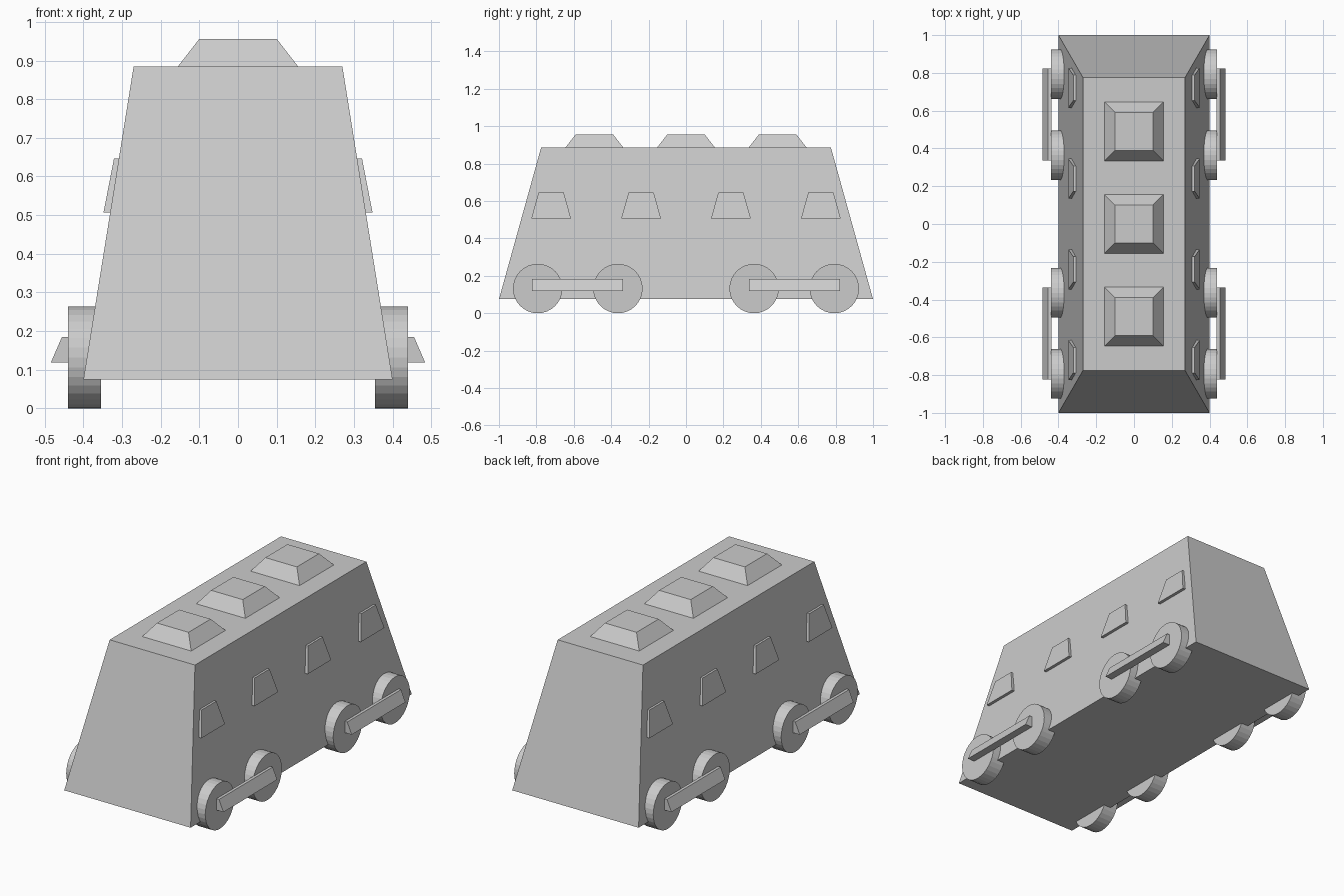
import bpy, bmesh, math
from mathutils import Matrix

if "Cube" in bpy.data.objects:
    bpy.data.objects.remove(bpy.data.objects["Cube"])


def add_object(name, bm):
    bmesh.ops.recalc_face_normals(bm, faces=bm.faces)
    mesh = bpy.data.meshes.new(name)
    bm.to_mesh(mesh)
    bm.free()
    obj = bpy.data.objects.new(name, mesh)
    bpy.context.collection.objects.link(obj)
    return obj


def block(name, low, high):
    """Six-sided block from a lower and an upper rectangle: (x0, x1, y0, y1, z)."""
    bm = bmesh.new()
    rings = []
    for x0, x1, y0, y1, z in (low, high):
        rings.append([bm.verts.new((x, y, z)) for x, y in
                      ((x0, y0), (x1, y0), (x1, y1), (x0, y1))])
    a, b = rings
    bm.faces.new(a[::-1])
    bm.faces.new(b)
    for i in range(4):
        j = (i + 1) % 4
        bm.faces.new((a[i], a[j], b[j], b[i]))
    return add_object(name, bm)


def mirror_x(obj):
    obj.modifiers.new("mirror", 'MIRROR').use_axis[0] = True


# Tapered body
block("body", (-0.4, 0.4, -1, 1, 0.075), (-0.27, 0.27, -0.775, 0.775, 0.885))

# Roof hatches
for y in (-0.49, 0, 0.49):
    block("roof_hatch", (-0.156, 0.156, y - 0.156, y + 0.156, 0.884),
          (-0.1, 0.1, y - 0.1, y + 0.1, 0.956))

# Side windows, tapered and lying on the sloped walls
for y in (-0.721, -0.24, 0.24, 0.721):
    mirror_x(block("window", (0.32, 0.348, y - 0.106, y + 0.106, 0.507),
                   (0.298, 0.321, y - 0.067, y + 0.067, 0.646)))

# Wheels
for y in (-0.793, -0.364, 0.364, 0.793):
    bm = bmesh.new()
    bmesh.ops.create_cone(
        bm, cap_ends=True, segments=32, radius1=0.132, radius2=0.132, depth=0.085,
        matrix=Matrix.Translation((0.3975, y, 0.132)) @ Matrix.Rotation(math.pi / 2, 4, 'Y'))
    mirror_x(add_object("wheel", bm))

# Coupling rods joining each pair of wheels
for y in (-0.58, 0.58):
    mirror_x(block("coupling_rod", (0.438, 0.484, y - 0.243, y + 0.243, 0.119),
                   (0.438, 0.456, y - 0.243, y + 0.243, 0.184)))
